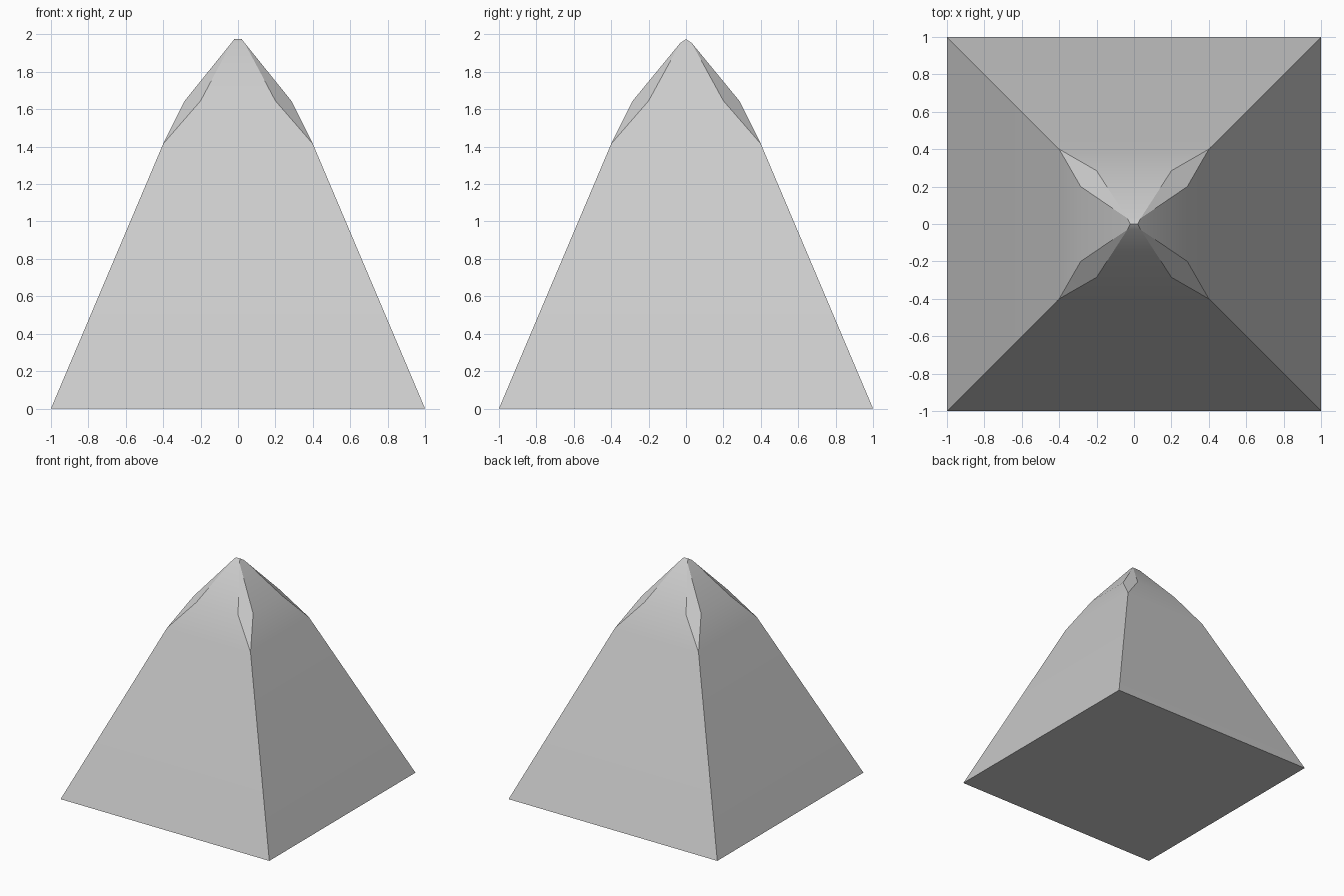
import bpy
import bmesh
from math import radians

cube = bpy.data.objects.get("Cube")
if cube:
    bpy.data.objects.remove(cube, do_unlink=True)

# Plain grey material
grey = bpy.data.materials.new("light grey")
grey.use_nodes = True
colour = (0.6, 0.6, 0.6, 1)
grey.diffuse_color = colour
grey.node_tree.nodes["Principled BSDF"].inputs["Base Color"].default_value = colour

bm = bmesh.new()
QUADRANTS = [(1, 1), (-1, 1), (-1, -1), (1, -1)]


def square(rx, ry, z):
    return [bm.verts.new((sx * rx, sy * ry, z)) for sx, sy in QUADRANTS]


# Rings from the base up to the tip
base = square(1, 1, 0)
shoulder = square(0.4, 0.4, 1.415)
tip = square(0.035, 0.03, 1.955)
ridge = {s: bm.verts.new((s * 0.02, 0, 1.975)) for s in (1, -1)}

# Each shoulder corner splits into two points, in counter-clockwise order
split = []
for sx, sy in QUADRANTS:
    pair = [bm.verts.new((sx * x, sy * y, 1.645)) for x, y in ((0.285, 0.2), (0.2, 0.285))]
    split.append(pair if sx * sy > 0 else pair[::-1])

# Four walls, chamfered corners and upper slopes
for i in range(4):
    j = (i + 1) % 4
    a, b = split[i]
    c = split[j][0]
    bm.faces.new((base[i], base[j], shoulder[j], shoulder[i]))
    bm.faces.new((shoulder[i], shoulder[j], c, b))
    bm.faces.new((shoulder[i], b, a))
    bm.faces.new((a, b, tip[i]))
    bm.faces.new((b, c, tip[j], tip[i]))

# Underside and small ridged cap
bm.faces.new(base[::-1])
bm.faces.new((tip[0], tip[1], ridge[-1], ridge[1]))
bm.faces.new((tip[2], tip[3], ridge[1], ridge[-1]))
bm.faces.new((tip[1], tip[2], ridge[-1]))
bm.faces.new((tip[3], tip[0], ridge[1]))
bmesh.ops.recalc_face_normals(bm, faces=bm.faces)

mesh = bpy.data.meshes.new("spike")
bm.to_mesh(mesh)
bm.free()
mesh.materials.append(grey)
spike = bpy.data.objects.new("spike", mesh)
bpy.context.collection.objects.link(spike)

# Soft upper bends, crisp corners
bpy.ops.object.select_all(action="DESELECT")
spike.select_set(True)
bpy.context.view_layer.objects.active = spike
bpy.ops.object.shade_smooth_by_angle(angle=radians(30))
